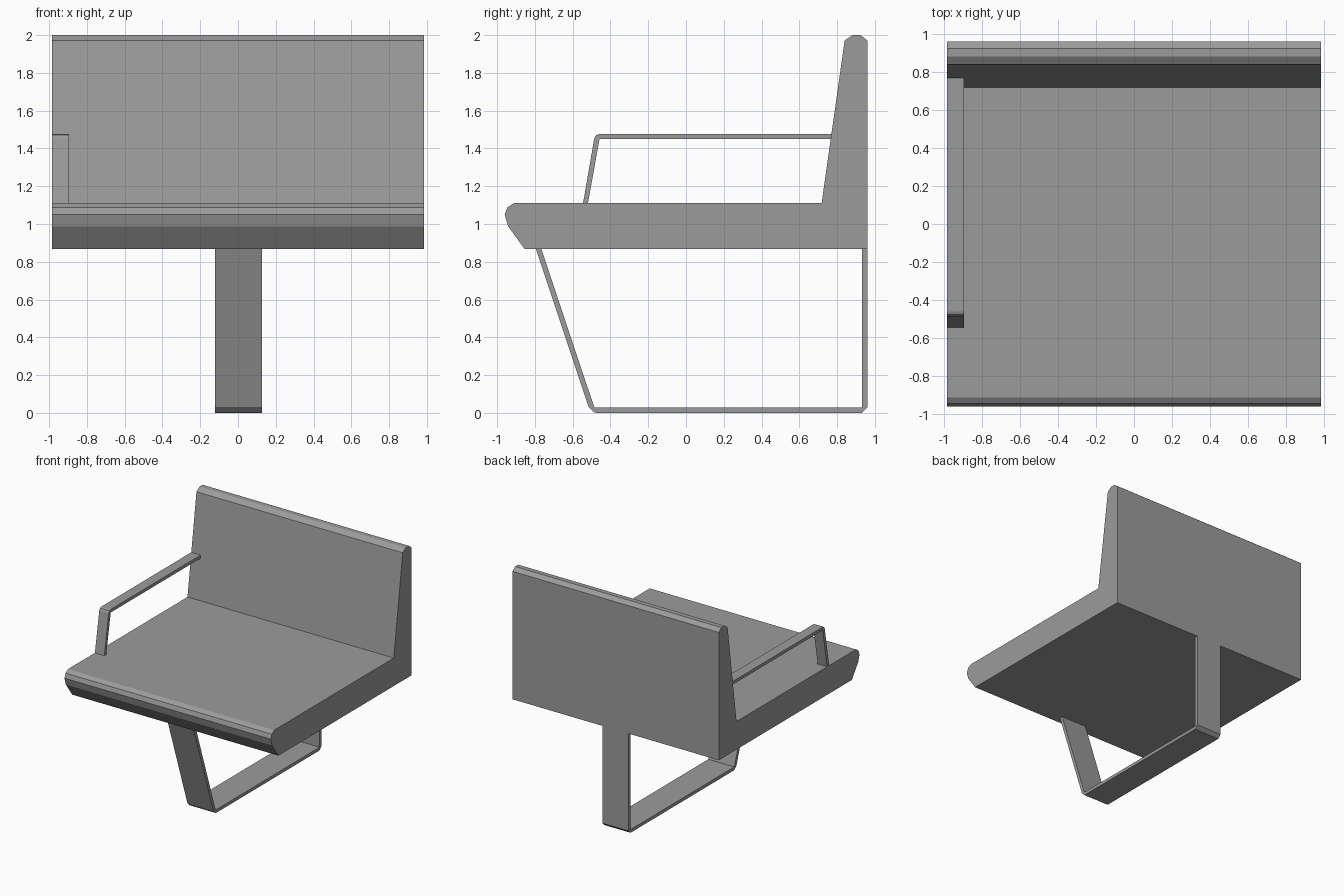
import bpy, bmesh

if "Cube" in bpy.data.objects:
    bpy.data.objects.remove(bpy.data.objects["Cube"])

grey = bpy.data.materials.new("grey")
grey.diffuse_color = (0.33, 0.33, 0.33, 1)
grey.use_nodes = True
grey.node_tree.nodes["Principled BSDF"].inputs["Base Color"].default_value = grey.diffuse_color


def extrude_profile(name, profile, x0, x1):
    """Solid made by extruding a (y, z) outline from x0 to x1."""
    bm = bmesh.new()
    face = bm.faces.new([bm.verts.new((x0, y, z)) for y, z in profile])
    res = bmesh.ops.extrude_face_region(bm, geom=[face])
    moved = [g for g in res["geom"] if isinstance(g, bmesh.types.BMVert)]
    bmesh.ops.translate(bm, verts=moved, vec=(x1 - x0, 0, 0))
    if not any(len(f.verts) == len(profile) and abs(f.calc_center_median().x - x0) < 1e-5
               for f in bm.faces):
        bm.faces.new([v for v in bm.verts if abs(v.co.x - x0) < 1e-5])
    bmesh.ops.recalc_face_normals(bm, faces=bm.faces)
    mesh = bpy.data.meshes.new(name)
    bm.to_mesh(mesh)
    bm.free()
    mesh.materials.append(grey)
    obj = bpy.data.objects.new(name, mesh)
    bpy.context.collection.objects.link(obj)
    return obj


# seat and backrest in one L-shaped cushion with a rounded front lip
extrude_profile("seat_and_back", [
    (-0.855, 0.868), (-0.942, 0.988), (-0.96, 1.05), (-0.946, 1.088), (-0.912, 1.11),
    (0.718, 1.11), (0.84, 1.972), (0.882, 2.0), (0.924, 2.0), (0.96, 1.972),
    (0.96, 0.868)], -0.985, 0.985)

# flat-bar leg loop: slanted front, floor runner, upright back
extrude_profile("leg_loop", [
    (-0.795, 0.868), (-0.515, 0.03), (-0.488, 0.004), (-0.475, 0.0), (0.93, 0.0),
    (0.96, 0.028), (0.96, 0.868), (0.932, 0.868), (0.932, 0.028), (-0.485, 0.028),
    (-0.766, 0.868)], -0.122, 0.126)

# single armrest on the left edge
extrude_profile("armrest", [
    (-0.545, 1.11), (-0.486, 1.452), (-0.476, 1.47), (-0.46, 1.476), (0.77, 1.476),
    (0.766, 1.449), (-0.458, 1.449), (-0.519, 1.11)], -0.985, -0.895)
